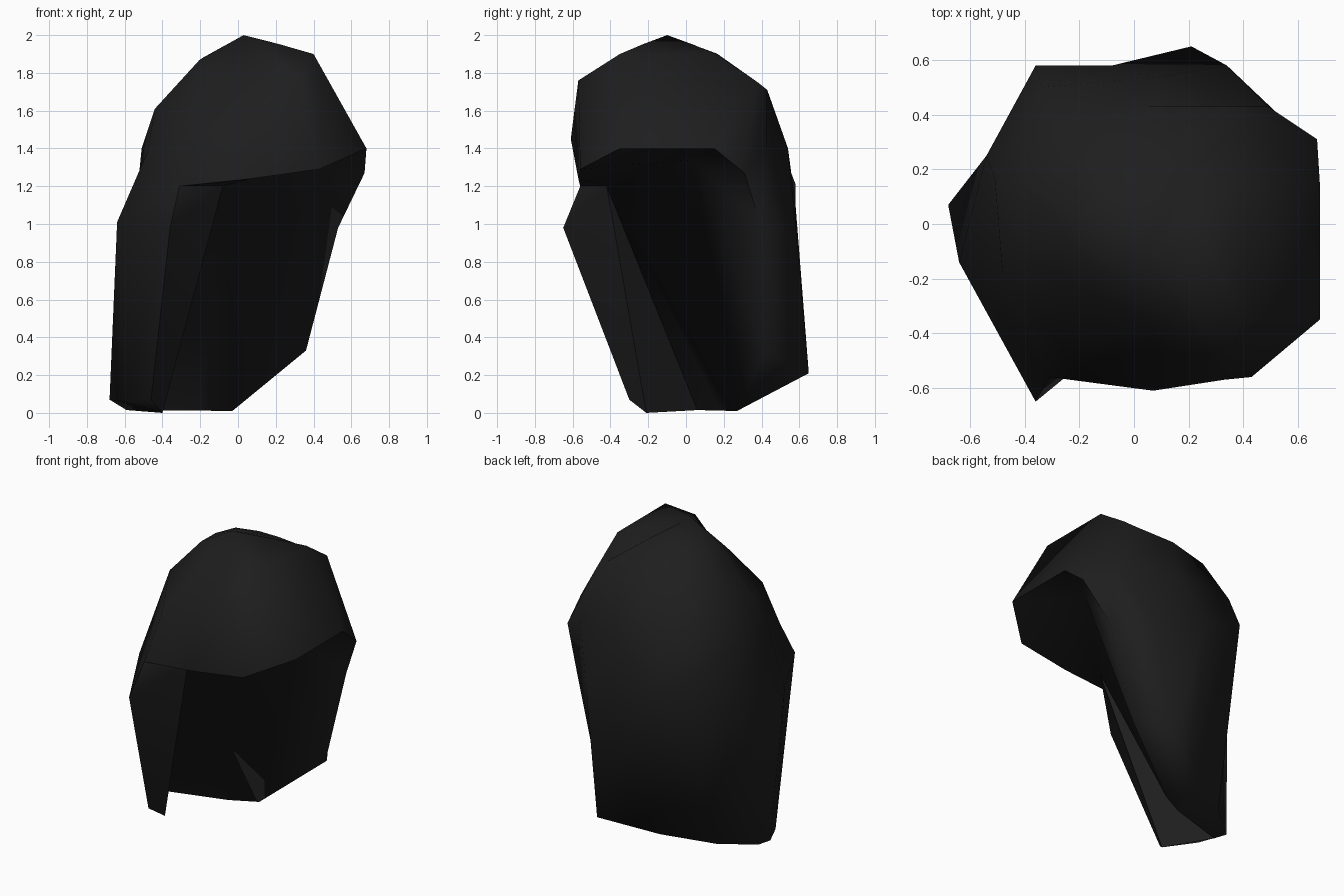
import bpy, bmesh
from mathutils import Vector

cube = bpy.data.objects.get("Cube")
if cube:
    bpy.data.objects.remove(cube, do_unlink=True)

black = bpy.data.materials.new("soft_black")
black.use_nodes = True
colour = (0.013, 0.013, 0.013, 1)
black.diffuse_color = colour
black.node_tree.nodes["Principled BSDF"].inputs["Base Color"].default_value = colour

bm = bmesh.new()


def points(*coords):
    return [bm.verts.new(c) for c in coords]


def face(*verts):
    """Make a face, dropping repeated corners."""
    unique = list(dict.fromkeys(verts))
    if len(unique) > 2:
        bm.faces.new(unique)


def bridge(lower, upper, closed=False):
    """Join two rows of points with quads."""
    count = len(lower)
    for i in range(count if closed else count - 1):
        j = (i + 1) % count
        face(lower[i], lower[j], upper[j], upper[i])


# Rows run from the left front lock, around the back, to the right front lock
hem = points((.36, .42, .33), (.21, .65, .21), (-.1, .42, .09), (-.44, .28, .06),
             (-.68, .07, .07), (-.6, -.1, .06), (-.46, -.3, .07))
shoulder = points((.53, .4, .98), (.34, .58, 1), (-.08, .58, 1.1), (-.36, .58, 1.21),
                  (-.54, .25, 1.1), (-.64, -.14, 1.01), (-.36, -.65, .98))

# Closed rings: the sides and back first, then the fringe
brow = points((.67, .31, 1.27), (.49, .43, 1.4), (.1, .54, 1.4), (-.34, .5, 1.42),
              (-.51, .17, 1.4), (-.48, -.19, 1.38), (-.31, -.56, 1.2),
              (.07, -.57, 1.24), (.43, -.56, 1.29), (.68, -.35, 1.4), (.68, .15, 1.4))
crown = points((.4, .38, 1.75), (.35, .43, 1.71), (.05, .43, 1.71), (-.25, .36, 1.7),
               (-.4, .15, 1.65), (-.44, -.1, 1.61), (-.25, -.46, 1.5),
               (.07, -.61, 1.45), (.33, -.57, 1.76), (.4, -.35, 1.9), (.4, .16, 1.9))

# Outer surface
bridge(hem, shoulder)
bridge(shoulder, brow[:len(shoulder)])
bridge(brow, crown, closed=True)

# Domed top, rounder at the back than at the front
top = Vector((.03, -.1, 2))
dome = []
for v in crown:
    p = v.co.lerp(top, .5)
    at_back = v.co.x < .38 and v.co.y > -.3
    p.z = top.z - (top.z - v.co.z) * (.34 if at_back else .47)
    dome += points(p)
bridge(crown, dome, closed=True)
apex = points(top)[0]
for i, v in enumerate(dome):
    face(v, dome[(i + 1) % len(dome)], apex)

# Hem curling inward beneath the back
left_rim, mid_rim, back_rim, right_rim = points(
    (-.03, .27, .01), (-.2, .18, .012), (-.59, .06, .015), (-.4, -.21, 0))
bridge(hem, [hem[0], left_rim, left_rim, mid_rim, back_rim, right_rim, right_rim])

# Folded edges of the front locks
right_fold, left_fold = points((-.08, -.42, 1.2), (.42, .04, 1.34))
face(hem[-1], right_rim, right_fold, shoulder[-1])
face(shoulder[-1], right_fold, brow[6])
face(brow[0], left_fold, shoulder[0])

# Overhanging wall inside the face opening
face(shoulder[0], left_fold, hem[0])
face(hem[0], left_fold, left_rim)
face(left_fold, right_fold, left_rim)
face(left_rim, right_fold, mid_rim)
face(mid_rim, right_fold, back_rim)
face(back_rim, right_fold, right_rim)

# Underside of the fringe
bridge(brow[6:] + brow[:1],
       [right_fold, right_fold, left_fold, left_fold, left_fold, left_fold])

bmesh.ops.recalc_face_normals(bm, faces=bm.faces)
mesh = bpy.data.meshes.new("hair")
bm.to_mesh(mesh)
bm.free()
mesh.materials.append(black)
hair = bpy.data.objects.new("hair", mesh)
bpy.context.collection.objects.link(hair)

# Smooth locks with crisp folds
bpy.context.view_layer.objects.active = hair
hair.select_set(True)
bpy.ops.object.shade_smooth_by_angle(angle=1.3)
